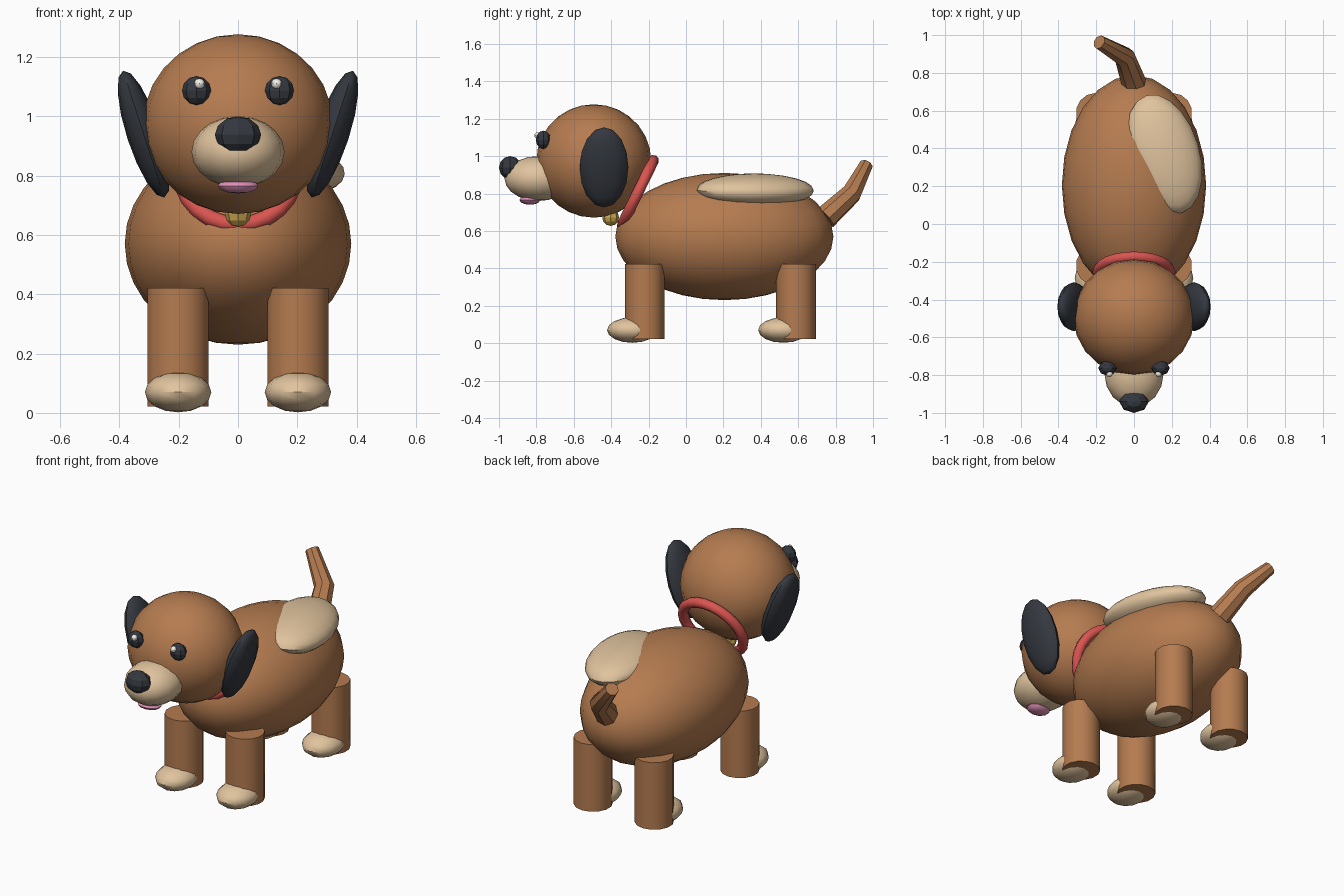
import bpy
from math import radians

if "Cube" in bpy.data.objects:
    bpy.data.objects.remove(bpy.data.objects["Cube"])


def material(name, rgb):
    m = bpy.data.materials.new(name)
    m.diffuse_color = (*rgb, 1)
    m.use_nodes = True
    m.node_tree.nodes["Principled BSDF"].inputs["Base Color"].default_value = m.diffuse_color
    return m


BROWN = material("brown_fur", (0.46, 0.20, 0.08))
TAN = material("tan_fur", (0.75, 0.55, 0.34))
DARK = material("dark", (0.035, 0.04, 0.05))
RED = material("red", (0.70, 0.09, 0.08))
GOLD = material("gold", (0.62, 0.40, 0.08))
PINK = material("pink", (0.75, 0.28, 0.48))
WHITE = material("white", (0.90, 0.87, 0.80))


def finish(name, mat, angle=40):
    ob = bpy.context.object
    ob.name = name
    ob.data.materials.append(mat)
    if angle:
        bpy.ops.object.shade_smooth_by_angle(angle=radians(angle))
    return ob


def ball(name, loc, radii, mat, seg=16, rings=10, rot=(0, 0, 0), angle=40):
    bpy.ops.mesh.primitive_uv_sphere_add(segments=seg, ring_count=rings, radius=1,
                                         location=loc, rotation=rot)
    bpy.context.object.scale = radii
    bpy.ops.object.transform_apply(location=False, rotation=False, scale=True)
    return finish(name, mat, angle)


# Body with the tan patch on its right side
ball("body", (0, 0.205, 0.57), (0.382, 0.583, 0.34), BROWN, 24, 16)
ball("back_patch", (0.16, 0.37, 0.818), (0.188, 0.325, 0.088), TAN, 20, 12,
     (0, 0.08, 0.29))

# Head and muzzle
ball("head", (0, -0.493, 0.974), (0.32, 0.307, 0.303), BROWN, 20, 14)
ball("muzzle", (0, -0.79, 0.88), (0.157, 0.18, 0.12), TAN, 16, 10)
ball("nose", (0, -0.94, 0.938), (0.078, 0.06, 0.062), DARK, 8, 6, angle=0)
ball("tongue", (0, -0.835, 0.765), (0.072, 0.055, 0.025), PINK, 10, 6)

# Paired face parts
for side, s in (("left", -1), ("right", 1)):
    ball(side + "_eye", (s * 0.14, -0.763, 1.087), (0.049, 0.04, 0.049), DARK, 8, 6, angle=0)
    ball(side + "_eye_glint", (s * 0.13, -0.793, 1.11), (0.018,) * 3, WHITE, 8, 6)
    ball(side + "_ear", (s * 0.318, -0.438, 0.94), (0.057, 0.13, 0.225), DARK, 12, 8,
         (0, s * radians(18), 0))

# Collar and bell
bpy.ops.mesh.primitive_torus_add(major_radius=0.191, minor_radius=0.029,
                                 major_segments=24, minor_segments=8,
                                 location=(0, -0.257, 0.806),
                                 rotation=(radians(64), 0, 0))
finish("collar", RED, 60)
ball("bell", (0, -0.403, 0.672), (0.045, 0.045, 0.045), GOLD, 8, 6, angle=0)

# Legs and paws
for end, y in (("front", -0.22), ("back", 0.588)):
    for side, s in (("left", -1), ("right", 1)):
        bpy.ops.mesh.primitive_cylinder_add(vertices=14, radius=0.106, depth=0.40,
                                            location=(s * 0.202, y, 0.222))
        finish(f"{end}_{side}_leg", BROWN)
        ball(f"{end}_{side}_paw", (s * 0.202, y - 0.067, 0.07), (0.112, 0.135, 0.068),
             TAN, 12, 8)

# Tail: tapered curved tube
curve = bpy.data.curves.new("tail", "CURVE")
curve.dimensions = "3D"
curve.bevel_depth = 1
curve.bevel_resolution = 2
curve.use_fill_caps = True
path = [(0, 0.745, 0.67, 0.066), (-0.05, 0.885, 0.80, 0.056), (-0.185, 0.963, 0.953, 0.038)]
spline = curve.splines.new("POLY")
spline.points.add(len(path) - 1)
for p, (x, y, z, r) in zip(spline.points, path):
    p.co = (x, y, z, 1)
    p.radius = r
tail = bpy.data.objects.new("tail", curve)
bpy.context.collection.objects.link(tail)
bpy.ops.object.select_all(action="DESELECT")
tail.select_set(True)
bpy.context.view_layer.objects.active = tail
bpy.ops.object.convert(target="MESH")
finish("tail", BROWN)
